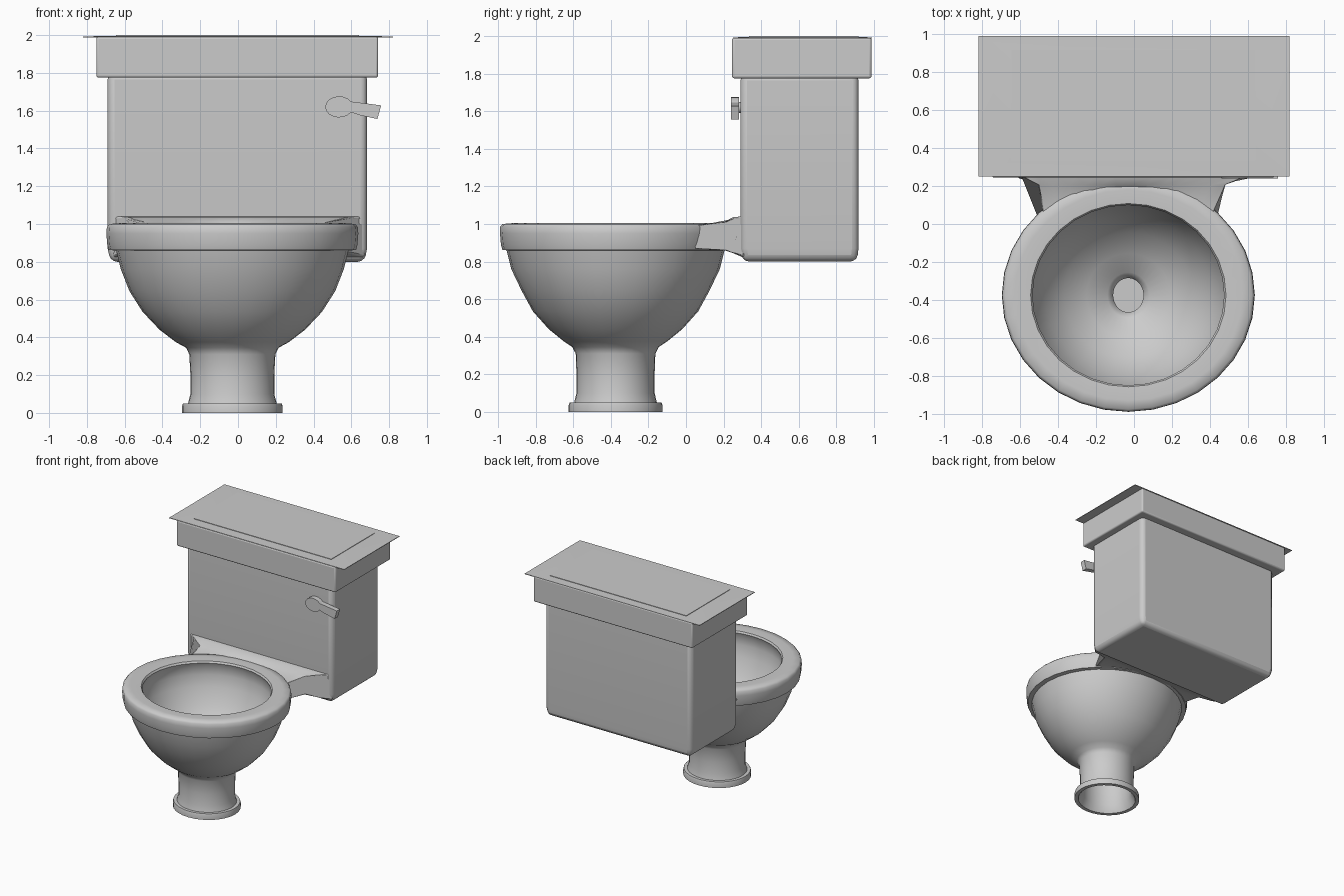
import bpy, bmesh, math
from mathutils import Vector

if "Cube" in bpy.data.objects:
    bpy.data.objects.remove(bpy.data.objects["Cube"])


def make(name, verts, faces, angle=40, bevel=0.0, segs=3):
    me = bpy.data.meshes.new(name)
    me.from_pydata(verts, [], faces)
    bm = bmesh.new()
    bm.from_mesh(me)
    bmesh.ops.recalc_face_normals(bm, faces=bm.faces)
    bm.to_mesh(me)
    bm.free()
    ob = bpy.data.objects.new(name, me)
    bpy.context.collection.objects.link(ob)
    if bevel:
        m = ob.modifiers.new("bevel", 'BEVEL')
        m.width, m.segments = bevel, segs
        m.limit_method = 'ANGLE'
    bpy.ops.object.select_all(action='DESELECT')
    ob.select_set(True)
    bpy.context.view_layer.objects.active = ob
    bpy.ops.object.shade_smooth_by_angle(angle=math.radians(angle))
    return ob


def loft(name, rings, **kw):
    """Skin a list of equal-length closed rings and cap both ends."""
    n = len(rings[0])
    verts = [p for r in rings for p in r]
    faces = [(k * n + i, k * n + (i + 1) % n, (k + 1) * n + (i + 1) % n, (k + 1) * n + i)
             for k in range(len(rings) - 1) for i in range(n)]
    faces += [tuple(range(n)), tuple(range((len(rings) - 1) * n, len(rings) * n))]
    return make(name, verts, faces, **kw)


def rect(x0, x1, y0, y1, z):
    return [(x0, y0, z), (x1, y0, z), (x1, y1, z), (x0, y1, z)]


def oval(rx, ry, z, n=32, cx=-0.03, cy=-0.375):
    return [(cx + rx * math.cos(2 * math.pi * i / n), cy + ry * math.sin(2 * math.pi * i / n), z)
            for i in range(n)]


# Bowl, rim and foot: one oval profile running from the drain over the rim to the hollow foot
profile = [(.08, .09, .30), (.08, .09, .38), (.11, .12, .41), (.22, .22, .46), (.34, .33, .54),
           (.44, .42, .66), (.50, .47, .79), (.525, .495, .88), (.52, .49, .95), (.505, .475, .985),
           (.515, .483, 1.0), (.60, .555, 1.004), (.650, .602, 1.0), (.664, .614, .985),
           (.667, .615, .95), (.662, .61, .89), (.655, .602, .862), (.615, .58, .86),
           (.590, .555, .76), (.545, .50, .645), (.475, .44, .535), (.385, .355, .44),
           (.30, .275, .375), (.245, .23, .345), (.228, .212, .31), (.222, .208, .20),
           (.222, .208, .10), (.235, .22, .05), (.262, .245, .05), (.266, .25, .035),
           (.266, .25, 0), (.235, .22, 0), (.205, .19, .06), (.20, .185, .28)]
loft("bowl", [oval(*p) for p in profile], angle=50)

# Shelf joining the bowl to the tank, flaring towards the tank
N = 12
top, bottom = [], []
for i in range(N + 1):
    t = -1 + 2 * i / N
    x = -.03 + .455 * t
    rows = [(x, -.375 + .54 * math.sqrt(1 - (.455 * t / .59) ** 2), .985, .875),
            (x, .19 - .13 * t * t, .993, .87),
            (-.01 + .50 * t, .205, 1.012, .86),
            (.60 * t, .25, 1.036, .845),
            (.675 * t, .31, 1.042, .82)]
    top.append([(a, b, c) for a, b, c, d in rows])
    bottom.append([(a, b, d) for a, b, c, d in rows])
loft("shelf", [top[i] + bottom[i][::-1] for i in range(N + 1)], angle=50, bevel=.012, segs=2)

# Tank with softened corners
loft("tank", [rect(-.675, .67, .30, .91, .80), rect(-.69, .683, .29, .918, .87),
              rect(-.69, .683, .29, .918, 1.80)], bevel=.035, angle=60)

# Lid block, thin overhanging top plate and raised inner panel
loft("lid", [rect(-.75, .742, .245, .987, 1.775), rect(-.75, .742, .245, .987, 1.992)],
     bevel=.012, angle=60)
loft("lid_plate", [rect(-.82, .82, .25, .99, 1.988), rect(-.82, .82, .25, .99, 1.993),
                   rect(-.65, .645, .33, .92, 1.996)], angle=30)
loft("lid_panel", [rect(-.645, .64, .335, .917, 1.985), rect(-.645, .64, .335, .917, 2.0)])

# Flush lever: round pivot end with a flat tapering arm
arc = [(.535 + .073 * math.cos(a), 1.62 + .056 * math.sin(a))
       for a in (math.radians(30 + 300 * i / 14) for i in range(15))]
outline = arc + [(.64, 1.577), (.738, 1.556), (.758, 1.628), (.64, 1.643)]
loft("flush_lever", [[(x, y, z) for x, z in outline] for y in (.24, .283)], angle=30)
loft("lever_pivot", [[(.535 + .03 * math.cos(math.tau * i / 12), y, 1.62 + .03 * math.sin(math.tau * i / 12))
                      for i in range(12)] for y in (.27, .31)])
